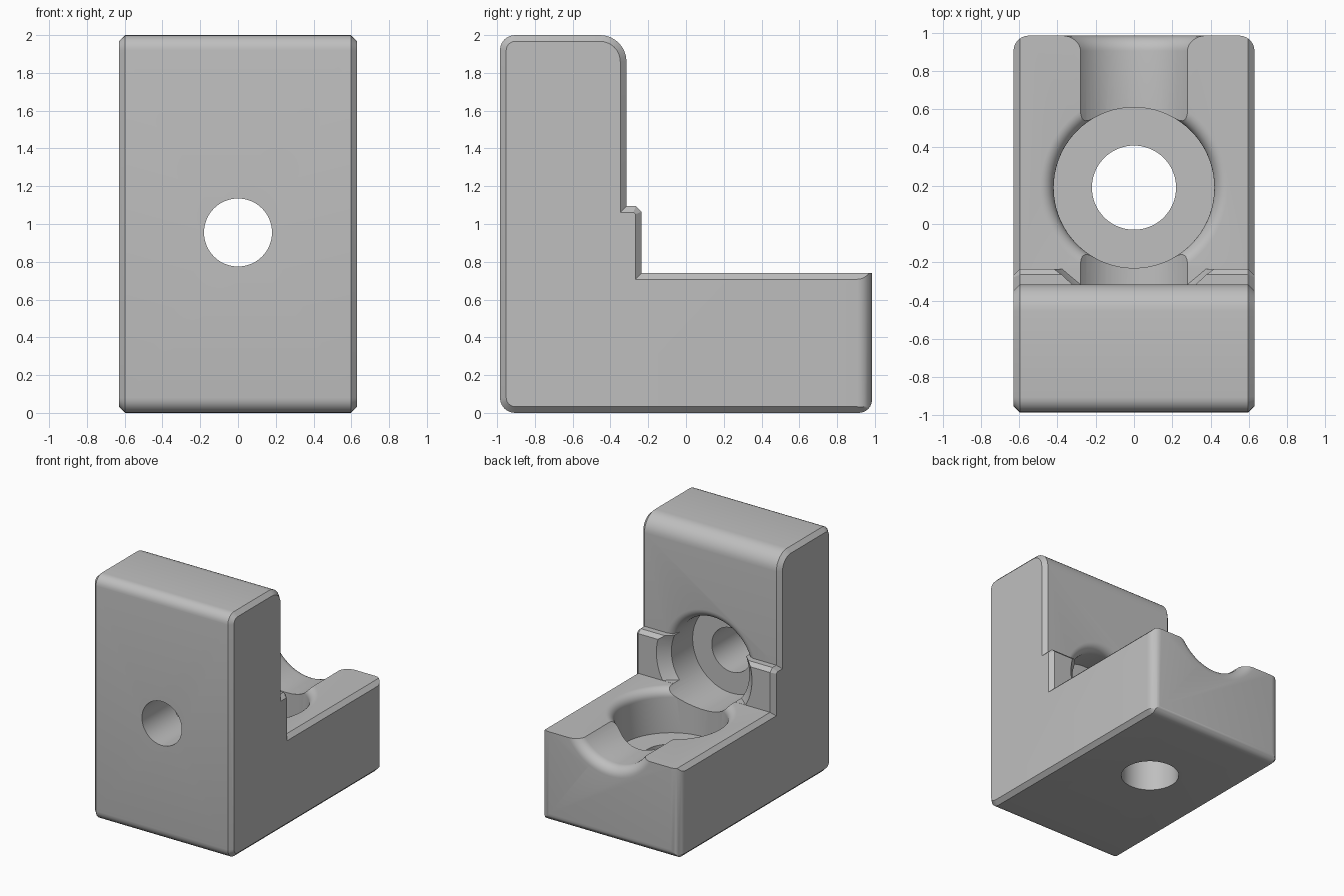
import bpy, bmesh
from math import sin, cos, pi, radians
from mathutils import Vector

if "Cube" in bpy.data.objects:
    bpy.data.objects.remove(bpy.data.objects["Cube"], do_unlink=True)

HALF_W, BACK, FRONT = 0.63, 0.985, -0.985
WALL, RIDGE = -0.315, -0.235          # rear faces of the upright and the ridge
BASE_TOP, RIDGE_TOP = 0.74, 1.095
BORE_Z, BORE_Y = 0.955, 0.19          # axis heights of the two bores
POCKET_R, FILLET = 0.353, 0.08

grey = bpy.data.materials.new("plain grey")
grey.use_nodes = True
grey.diffuse_color = (0.52, 0.52, 0.52, 1)
grey.node_tree.nodes["Principled BSDF"].inputs["Base Color"].default_value = grey.diffuse_color


def to_object(bm, name):
    bmesh.ops.recalc_face_normals(bm, faces=bm.faces)
    mesh = bpy.data.meshes.new(name)
    bm.to_mesh(mesh)
    bm.free()
    mesh.materials.append(grey)
    obj = bpy.data.objects.new(name, mesh)
    bpy.context.collection.objects.link(obj)
    return obj


def rounded(corners):
    """Outline with each (a, b, radius, steps) corner rounded or chamfered."""
    out = []
    for i, (a, b, r, steps) in enumerate(corners):
        p = Vector((a, b))
        if r == 0:
            out.append(p)
            continue
        u = (Vector(corners[i - 1][:2]) - p).normalized() * r
        v = (Vector(corners[(i + 1) % len(corners)][:2]) - p).normalized() * r
        for k in range(steps + 1):
            t = k / steps * pi / 2
            out.append(p + u + v - v * cos(t) - u * sin(t))
    return out


def prism(outline, place, depth):
    """Extrude an outline along a depth vector."""
    bm = bmesh.new()
    face = bm.faces.new([bm.verts.new(place(p)) for p in outline])
    new = bmesh.ops.extrude_face_region(bm, geom=[face])["geom"]
    verts = [g for g in new if isinstance(g, bmesh.types.BMVert)]
    bmesh.ops.translate(bm, verts=verts, vec=depth)
    bmesh.ops.recalc_face_normals(bm, faces=bm.faces)
    return bm


def lathe(name, profile, axis, clip=None, n=72):
    """Turned cutter about the upright bore ('Y') or the base bore ('Z')."""
    bm = bmesh.new()
    rings = []
    for r, h in profile:
        ring = []
        for k in range(n):
            c, s = r * cos(2 * pi * k / n), r * sin(2 * pi * k / n)
            ring.append(bm.verts.new((c, h, BORE_Z + s) if axis == "Y" else (c, BORE_Y + s, h)))
        rings.append(ring)
    for lo, hi in zip(rings, rings[1:]):
        for k in range(n):
            j = (k + 1) % n
            bm.faces.new((lo[k], lo[j], hi[j], hi[k]))
    bm.faces.new(rings[0])
    bm.faces.new(rings[-1])
    if clip:
        cut = bmesh.ops.bisect_plane(bm, geom=bm.verts[:] + bm.edges[:] + bm.faces[:],
                                     plane_co=clip[0], plane_no=clip[1], clear_inner=True)
        rim = [g for g in cut["geom_cut"] if isinstance(g, bmesh.types.BMEdge)]
        bmesh.ops.holes_fill(bm, edges=rim)
    return to_object(bm, name)


def flare(r, end, f):
    """Rounded mouth that widens to r + f at the given end."""
    arc = [k * pi / 16 for k in range(9)]
    return [(r + f - f * cos(a), end - f + f * sin(a)) for a in arc] + [(r + f, end + 0.02)]


def boolean(obj, tool, operation):
    mod = obj.modifiers.new("cut", "BOOLEAN")
    mod.operation, mod.solver, mod.object = operation, "EXACT", tool
    bpy.context.view_layer.objects.active = obj
    bpy.ops.object.modifier_apply(modifier=mod.name)
    bpy.data.objects.remove(tool, do_unlink=True)


# L-shaped body with chamfered sides
side = rounded([
    (FRONT, 0, 0.08, 6), (BACK, 0, 0.07, 6), (BACK, BASE_TOP, 0, 0),
    (RIDGE, BASE_TOP, 0, 0), (RIDGE, RIDGE_TOP, 0.03, 1), (WALL, RIDGE_TOP, 0, 0),
    (WALL, 2, 0.14, 8), (FRONT, 2, 0.08, 6)])
bm = prism(side, lambda p: (-HALF_W, p.x, p.y), (2 * HALF_W, 0, 0))
caps = [e for e in bm.edges if abs(e.verts[0].co.x - e.verts[1].co.x) < 1e-4]
bmesh.ops.bevel(bm, geom=caps, offset=0.033, segments=1, affect="EDGES", clamp_overlap=False)
body = to_object(bm, "angle_bracket")

# Rounded vertical corners at the back
plan = rounded([(-HALF_W - 0.0, -1.2, 0, 0), (HALF_W, -1.2, 0, 0),
                (HALF_W, BACK, 0.08, 6), (-HALF_W, BACK, 0.08, 6)])
boolean(body, to_object(prism(plan, lambda p: (p.x, p.y, -0.2), (0, 0, 2.4)), "plan_cutter"), "INTERSECT")

# Pocket in the upright, carried on as a groove along the base
cutters = [
    lathe("groove_cutter", [(POCKET_R, -0.59)] + flare(POCKET_R, BACK, FILLET), "Y"),
    # Rounded rim of the pocket above the ridge
    lathe("pocket_rim_cutter", [(POCKET_R - 0.01, WALL - 0.08)] + flare(POCKET_R, WALL, 0.07),
          "Y", ((0, 0, RIDGE_TOP), (0, 0, 1))),
    # Splayed opening through the ridge
    lathe("ridge_cutter", [(POCKET_R, WALL), (POCKET_R + 0.09, RIDGE + 0.01)],
          "Y", ((0, 0, BASE_TOP + 0.001), (0, 0, 1))),
    # Counterbore in the base with a rounded rim
    lathe("counterbore_cutter", [(0.42, 0.38)] + flare(0.42, BASE_TOP, 0.07),
          "Z", ((0, RIDGE, 0), (0, 1, 0))),
    # Through holes
    lathe("upright_hole_cutter", [(0.18, -1.2), (0.18, -0.5)], "Y"),
    lathe("base_hole_cutter", [(0.22, -0.2), (0.22, 0.5)], "Z"),
]
for tool in cutters:
    boolean(body, tool, "DIFFERENCE")

# Smooth curves, keep edges sharp
bpy.ops.object.select_all(action="DESELECT")
body.select_set(True)
bpy.context.view_layer.objects.active = body
bpy.ops.object.shade_smooth_by_angle(angle=radians(30))
